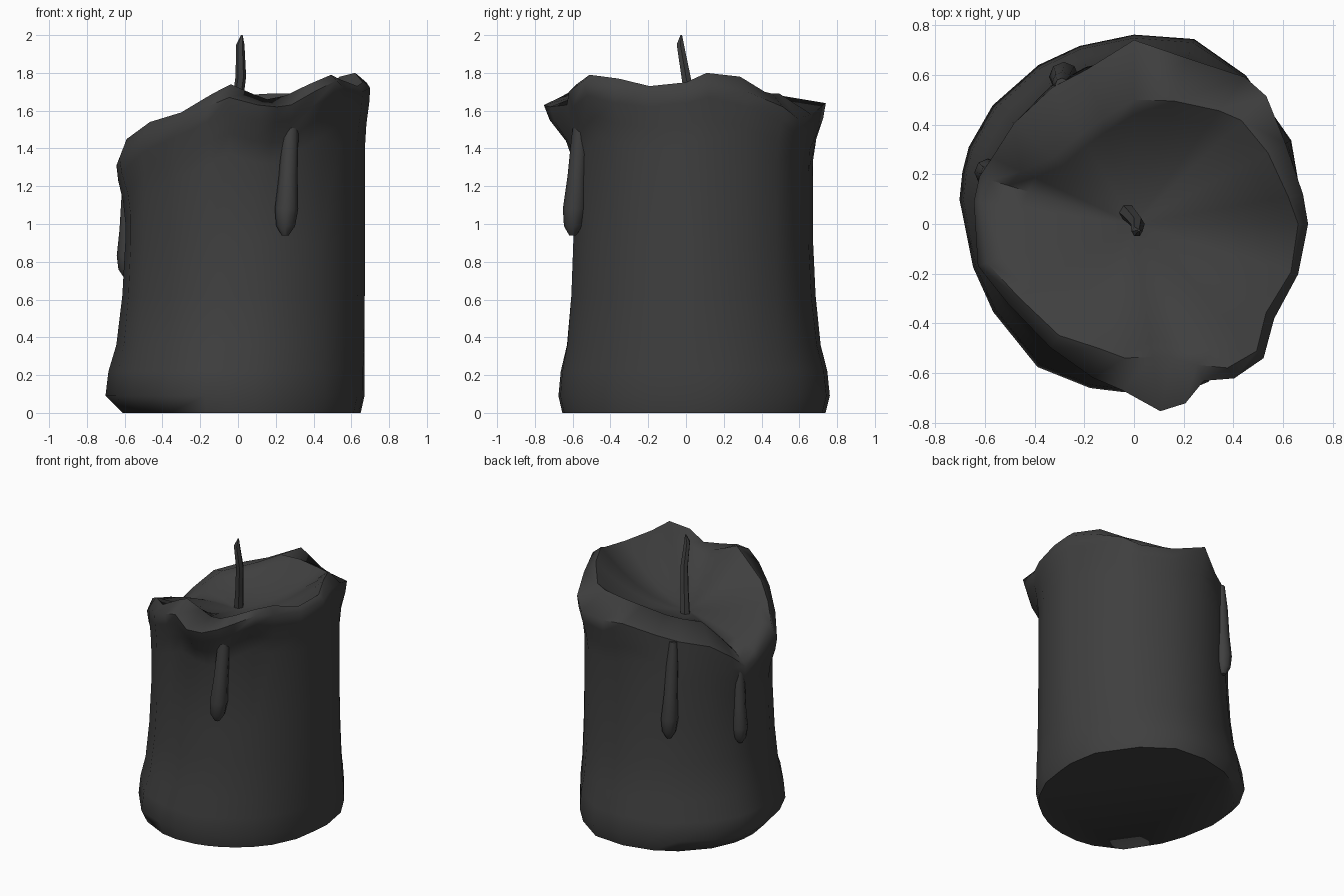
import bpy, bmesh, math
from mathutils import Vector

cube = bpy.data.objects.get("Cube")
if cube:
    bpy.data.objects.remove(cube, do_unlink=True)

wax = bpy.data.materials.new("charcoal_wax")
wax.use_nodes = True
colour = (0.05, 0.05, 0.05, 1)
wax.diffuse_color = colour
wax.node_tree.nodes["Principled BSDF"].inputs["Base Color"].default_value = colour


def loft(name, rings, angle):
    """Skin a list of equal closed rings into a capped, smooth-shaded object."""
    bm = bmesh.new()
    loops = [[bm.verts.new(p) for p in ring] for ring in rings]
    count = len(loops[0])
    for low, high in zip(loops, loops[1:]):
        for i in range(count):
            j = (i + 1) % count
            bm.faces.new((low[i], low[j], high[j], high[i]))
    bm.faces.new(loops[0][::-1])
    bm.faces.new(loops[-1])
    bmesh.ops.recalc_face_normals(bm, faces=bm.faces)
    mesh = bpy.data.meshes.new(name)
    bm.to_mesh(mesh)
    bm.free()
    mesh.materials.append(wax)
    obj = bpy.data.objects.new(name, mesh)
    bpy.context.collection.objects.link(obj)
    bpy.ops.object.select_all(action="DESELECT")
    obj.select_set(True)
    bpy.context.view_layer.objects.active = obj
    bpy.ops.object.shade_smooth_by_angle(angle=math.radians(angle))


def tube(name, path, sides=8):
    """Upright tube through (x, y, z, radius) stations."""
    turns = [math.tau * i / sides for i in range(sides)]
    rings = [[(x + r * math.cos(a), y + r * math.sin(a), z) for a in turns]
             for x, y, z, r in path]
    loft(name, rings, 50)


def mix(a, b, t):
    return a + (b - a) * t


def sample(table, angle):
    """Linear lookup in a cyclic (degrees, value) table."""
    closed = table + [(table[0][0] + 360, table[0][1])]
    for (a, u), (b, v) in zip(closed, closed[1:]):
        if a <= angle <= b:
            return mix(u, v, (angle - a) / (b - a))


# Melted rim: direction in degrees, lip radius and height, crest radius and height
RIM = [(0, .7, 1.72, .66, 1.75), (10, .69, 1.75, .63, 1.8),
       (28, .69, 1.7, .61, 1.78), (44, .74, 1.62, .6, 1.7),
       (53, .74, 1.56, .57, 1.69), (72, .7, 1.58, .52, 1.69),
       (90, .74, 1.64, .5, 1.68), (107, .65, 1.56, .44, 1.62),
       (121, .64, 1.52, .42, 1.59), (140, .63, 1.47, .42, 1.56),
       (155, .63, 1.36, .5, 1.44), (163, .65, 1.28, .6, 1.32),
       (172, .65, 1.31, .62, 1.36), (195, .65, 1.35, .61, 1.45),
       (212, .6, 1.46, .55, 1.54), (236, .6, 1.54, .54, 1.59),
       (255, .64, 1.62, .52, 1.69), (266, .67, 1.67, .54, 1.74),
       (278, .76, 1.63, .54, 1.69), (286, .75, 1.62, .56, 1.66),
       (294, .69, 1.63, .62, 1.68), (303, .74, 1.7, .69, 1.74),
       (314, .75, 1.76, .71, 1.79), (326, .68, 1.72, .64, 1.77),
       (343, .69, 1.7, .66, 1.73)]
# Flared foot: direction in degrees, radius
FOOT = [(0, .66), (30, .72), (45, .72), (65, .79), (100, .75), (150, .74),
        (185, .69), (205, .65), (225, .7), (260, .68), (300, .66)]
FLOOR = 1.46


def column(angle, lip_r, lip_z, crest_r, crest_z):
    """Points up the outer wall, over the rim and into the hollow."""
    a = math.radians(angle)
    foot = sample(FOOT, angle)
    body = .635 + .038 * (math.cos(a) + math.sin(a))
    tuck = .97 - .1 * max(0, -math.cos(a)) ** 2
    wall = [(foot * tuck, 0), (foot, .09),
            (mix(foot, body, .15), .22), (mix(foot, body, .55), .36),
            (mix(foot, body, .85), .62), (body, .9)]
    wall += [(mix(body, lip_r, t), lip_z - drop)
             for t, drop in ((0, .3), (.25, .19), (.8, .08), (1, 0))]
    bowl = [(crest_r * f, mix(FLOOR, crest_z, f ** 2))
            for f in (1, .88, .74, .58, .4, .2, .05)]
    return [Vector((r * math.cos(a), r * math.sin(a), z)) for r, z in wall + bowl]


columns = [column(*row) for row in RIM]
loft("candle_body", list(zip(*columns)), 60)

# Wax runs: top point, lowest point, thickness
RUNS = {
    "front_drip": ((.285, -.55, 1.64), (.25, -.6, .94), .062),
    "back_drip": ((-.29, .56, 1.52), (-.28, .6, .82), .06),
    "right_drip": ((-.575, .2, 1.28), (-.59, .21, .72), .055),
}
for name, (top, end, thick) in RUNS.items():
    path = []
    for t, width in ((0, .45), (.25, .7), (.55, .8), (.8, 1), (.93, .8), (1, .3)):
        point = Vector(top).lerp(Vector(end), t)
        path.append((*point, thick * width))
    tube(name, path)

# Bent wick with a pinched tip
tube("wick", [(-.03, .05, 1.42, .035), (-.01, .03, 1.6, .03), (.015, 0, 1.78, .028),
              (.012, -.03, 1.95, .022), (.02, -.025, 2, .005)], 6)
